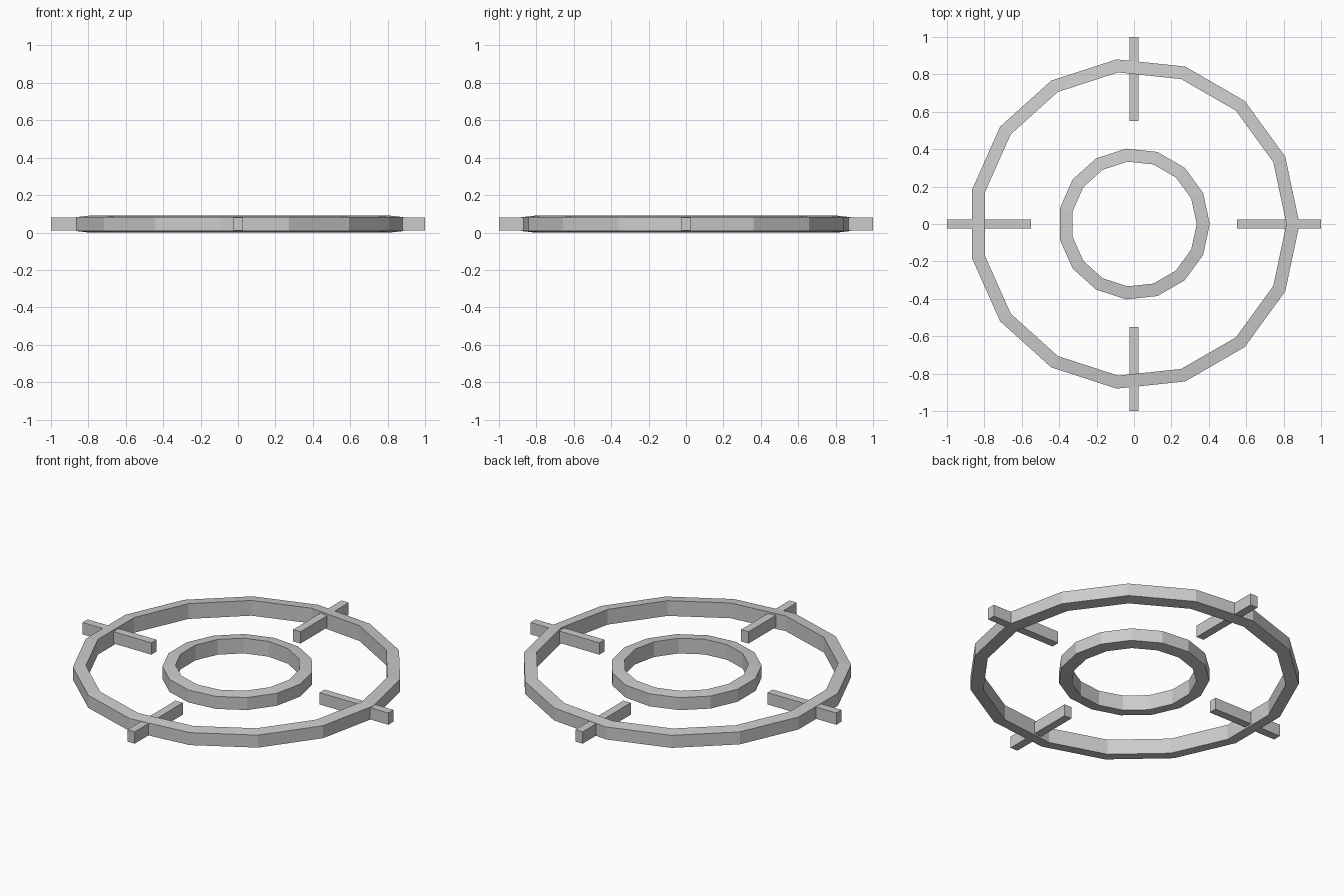
import bpy, bmesh, math

if "Cube" in bpy.data.objects:
    bpy.data.objects.remove(bpy.data.objects["Cube"])

MID = 0.045  # middle height of the whole piece


def ring(name, outer, inner, half_outer, half_inner, sides=15):
    """Low-poly ring with a slightly taller inner wall."""
    section = [(outer, MID - half_outer), (outer, MID + half_outer),
               (inner, MID + half_inner), (inner, MID - half_inner)]
    bm = bmesh.new()
    loops = []
    for i in range(sides):
        a = 2 * math.pi * i / sides
        loops.append([bm.verts.new((r * math.cos(a), r * math.sin(a), z)) for r, z in section])
    for i in range(sides):
        a, b = loops[i], loops[(i + 1) % sides]
        for j in range(4):
            k = (j + 1) % 4
            bm.faces.new((a[j], b[j], b[k], a[k]))
    bmesh.ops.recalc_face_normals(bm, faces=bm.faces)
    mesh = bpy.data.meshes.new(name)
    bm.to_mesh(mesh)
    bm.free()
    bpy.context.collection.objects.link(bpy.data.objects.new(name, mesh))


def bar(name, angle):
    """Radial tick bar crossing the outer ring."""
    r = (0.55 + 1.0) / 2
    bpy.ops.mesh.primitive_cube_add(
        size=1, location=(r * math.cos(angle), r * math.sin(angle), MID), rotation=(0, 0, angle))
    ob = bpy.context.object
    ob.name = name
    ob.scale = (0.45, 0.048, 0.07)


# Concentric rings
ring("outer_ring", 0.885, 0.815, 0.037, 0.045)
ring("inner_ring", 0.405, 0.335, 0.037, 0.045)

# Four crosshair bars
for i, side in enumerate(("right", "back", "left", "front")):
    bar(side + "_bar", i * math.pi / 2)
